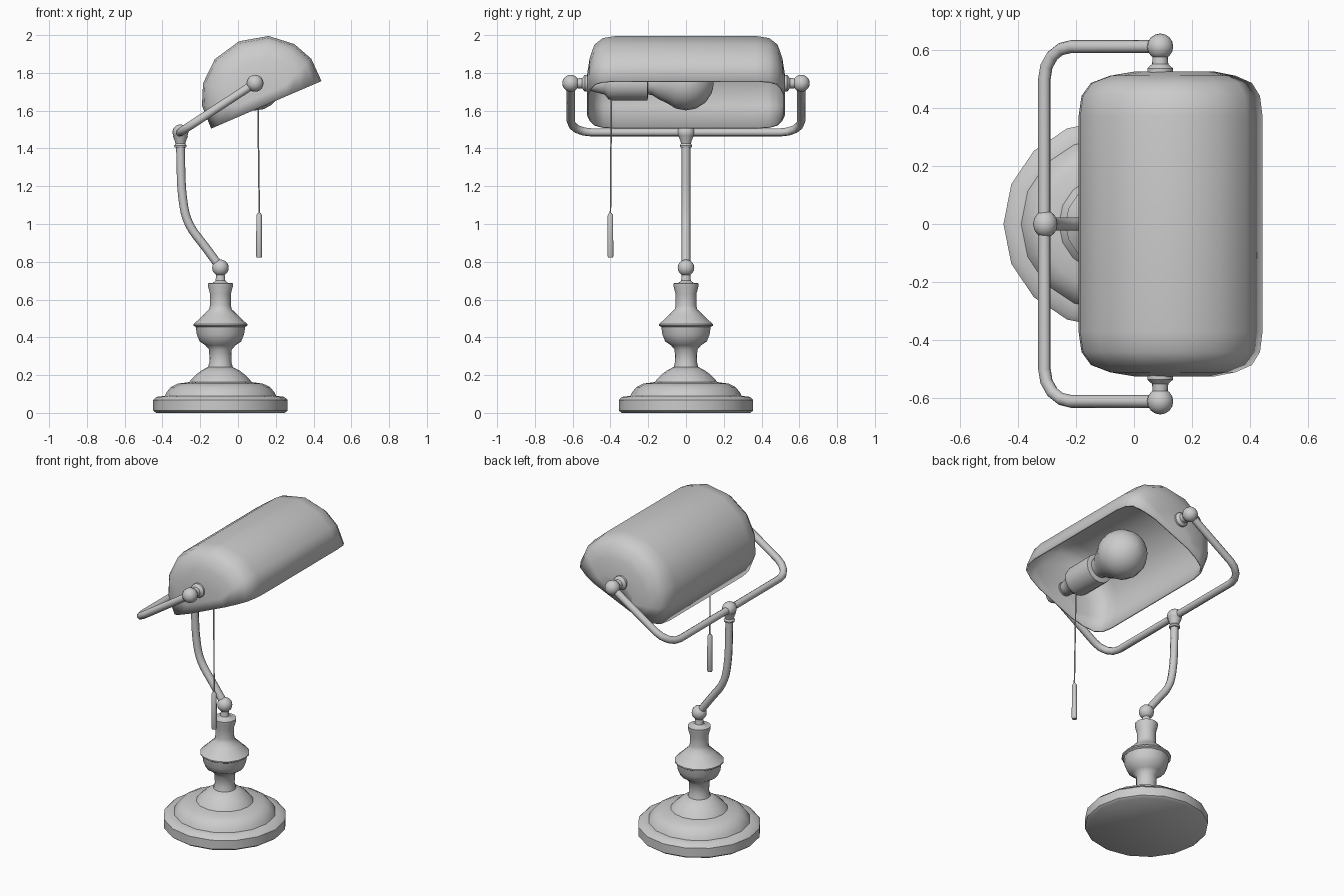
import bpy, bmesh
from math import pi, sin, cos, radians
from mathutils import Matrix, Vector

if "Cube" in bpy.data.objects:
    bpy.data.objects.remove(bpy.data.objects["Cube"])


def finish(obj, angle=40):
    bpy.ops.object.select_all(action='DESELECT')
    obj.select_set(True)
    bpy.context.view_layer.objects.active = obj
    bpy.ops.object.shade_smooth_by_angle(angle=radians(angle))
    return obj


def from_bmesh(name, bm, angle=40):
    bmesh.ops.recalc_face_normals(bm, faces=bm.faces)
    mesh = bpy.data.meshes.new(name)
    bm.to_mesh(mesh)
    bm.free()
    obj = bpy.data.objects.new(name, mesh)
    bpy.context.collection.objects.link(obj)
    return finish(obj, angle)


def lathe(name, profile, origin, rot=Matrix.Identity(4), n=16, angle=40):
    """Spin (radius, height) pairs about local z; the ends are capped."""
    bm = bmesh.new()
    rings = [[bm.verts.new((r * cos(2 * pi * i / n), r * sin(2 * pi * i / n), h))
              for i in range(n)] for r, h in profile]
    for a, b in zip(rings, rings[1:]):
        for i in range(n):
            j = (i + 1) % n
            bm.faces.new((a[i], a[j], b[j], b[i]))
    bm.faces.new(rings[0])
    bm.faces.new(rings[-1])
    bm.transform(Matrix.Translation(origin) @ rot)
    return from_bmesh(name, bm, angle)


def ball(name, centre, r, scale=(1, 1, 1)):
    bm = bmesh.new()
    bmesh.ops.create_uvsphere(bm, u_segments=16, v_segments=10, radius=r)
    bm.transform(Matrix.Translation(centre) @ Matrix.Diagonal((*scale, 1)))
    return from_bmesh(name, bm, 60)


def tube(name, points, r, kind='POLY'):
    curve = bpy.data.curves.new(name, 'CURVE')
    curve.dimensions = '3D'
    curve.bevel_depth, curve.bevel_resolution = r, 2
    curve.use_fill_caps = True
    spline = curve.splines.new(kind)
    spline.points.add(len(points) - 1)
    for p, co in zip(spline.points, points):
        p.co = (*co, 1)
    if kind == 'NURBS':
        spline.order_u, spline.use_endpoint_u, spline.resolution_u = 3, True, 4
    obj = bpy.data.objects.new(name, curve)
    bpy.context.collection.objects.link(obj)
    bpy.ops.object.select_all(action='DESELECT')
    obj.select_set(True)
    bpy.context.view_layer.objects.active = obj
    bpy.ops.object.convert(target='MESH')
    return finish(bpy.context.object, 50)


CX = -0.093

# Turned foot and stem
lathe("base", [(.34, 0), (.356, .012), (.356, .068), (.338, .085), (.295, .09),
               (.285, .11), (.262, .137), (.225, .155), (.165, .163), (.155, .177),
               (.13, .202), (.10, .225), (.067, .242)], (CX, 0, 0))
lathe("stem", [(.067, .235), (.058, .27), (.06, .335), (.08, .358), (.11, .378),
               (.125, .415), (.131, .455), (.143, .462), (.143, .47), (.12, .49),
               (.085, .525), (.06, .548), (.055, .57), (.055, .63), (.066, .67),
               (.067, .686), (.04, .688), (.026, .70), (.022, .735)], (CX, 0, 0))
ball("stem_ball", (CX, 0, .768), .044)

# Curved arm with its collar and joint
tube("arm", [(CX, 0, .768), (-.165, 0, .87), (-.27, 0, 1.0), (-.297, 0, 1.15),
             (-.303, 0, 1.3), (-.305, 0, 1.45)], .023, 'NURBS')
lathe("arm_collar", [(.03, 1.405), (.033, 1.415), (.026, 1.425), (.03, 1.44), (.04, 1.465)],
      (-.305, 0, 0))
ball("arm_joint", (-.305, 0, 1.485), .042, (1, 1.12, 1))

# Tilted yoke, laid out in its own plane with rounded corners
start, pivot = Vector((-.308, 0, 1.485)), Vector((.09, 0, 1.745))
reach = pivot - start
corner = .11
half = [(reach.length, .61)]
half += [(corner - corner * sin(t * pi / 8), .61 - corner + corner * cos(t * pi / 8))
         for t in range(5)]
path = half + [(a, -y) for a, y in reversed(half)]
d = reach.normalized()
tube("yoke", [start + d * a + Vector((0, y, 0)) for a, y in path], .022)

# Knobs and pins that hold the shade
for side, s in (("right", 1), ("left", -1)):
    ball(f"knob_{side}", (.09, .61 * s, 1.745), .045)
    lathe(f"shade_pin_{side}", [(.044, .505), (.044, .535), (.028, .55), (.024, .60)],
          (.09, 0, 1.745), Matrix.Rotation(-s * pi / 2, 4, 'X'))

# Shade: half-oval section lofted along y, shrinking into rounded ends
section = [(.318, 0), (.315, .13), (.263, .237), (.155, .33), (0, .366)]
section += [(-u, v) for u, v in reversed(section[:-1])]
ends = [(.37, 1), (.44, .97), (.485, .875), (.51, .68), (.525, .42)]
stations = [(-y, k) for y, k in reversed(ends)] + ends
bm = bmesh.new()
rows = [[bm.verts.new((u * k, y, v * k)) for u, v in section] for y, k in stations]
for a, b in zip(rows, rows[1:]):
    for i in range(len(section) - 1):
        bm.faces.new((a[i], a[i + 1], b[i + 1], b[i]))
bm.faces.new(rows[0])
bm.faces.new(rows[-1])
bm.transform(Matrix.Translation((.15, 0, 1.631)) @ Matrix.Rotation(radians(-23.3), 4, 'Y'))
shade = from_bmesh("shade", bm, 60)
shell = shade.modifiers.new("thickness", 'SOLIDIFY')
shell.thickness = .01
shell.offset = -1 if max(shade.data.polygons, key=lambda p: p.center.z).normal.z > 0 else 1

# Socket and bulb along the pivot axis
along_y = Matrix.Rotation(-pi / 2, 4, 'X')
lathe("socket", [(.035, -.52), (.05, -.47), (.06, -.43), (.085, -.41), (.09, -.39),
                 (.09, -.205), (.07, -.20)], (.09, 0, 1.745), along_y)
bulb = [(.06, -.22), (.065, -.18), (.09, -.14)]
bulb += [(.147 * sin(radians(t)), -.147 * cos(radians(t))) for t in (48, 68, 90, 112, 135, 158, 176)]
lathe("bulb", bulb, (.09, 0, 1.748), along_y, 20, 60)

# Pull cord and its handle
tube("pull_cord", [(.105, -.395, 1.68), (.113, -.4, 1.04)], .004)
lathe("pull_handle", [(.013, .822), (.016, .83), (.015, 1.045), (.008, 1.058)],
      (.112, -.4, 0), n=10)
